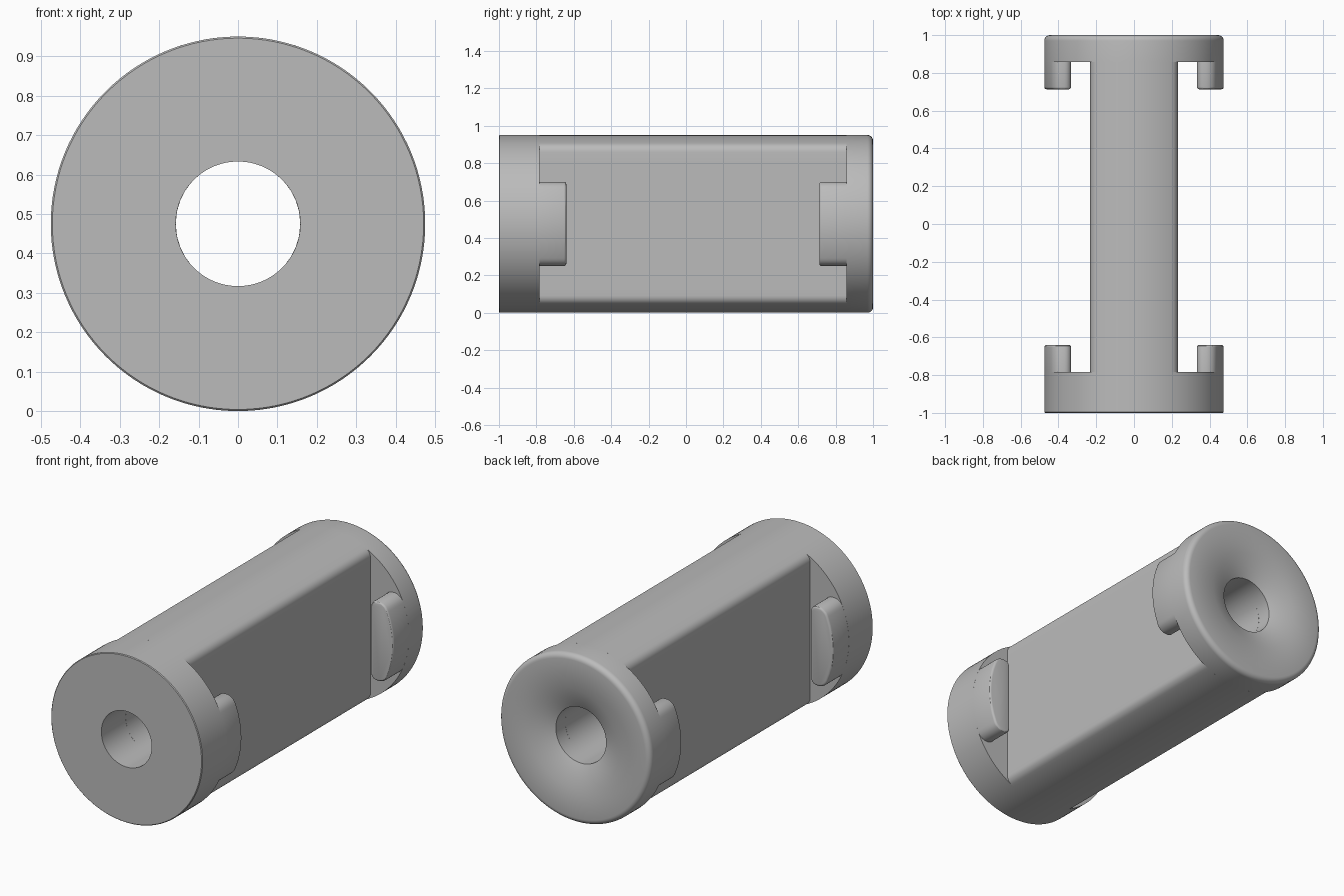
import bpy, bmesh
from math import sin, cos, pi, sqrt, asin, atan2, hypot

cube = bpy.data.objects.get("Cube")
if cube:
    bpy.data.objects.remove(cube, do_unlink=True)

R = 0.475            # outer radius, also the axis height
HOLE = 0.158         # bore radius
WEB = 0.232          # half width of the flat-sided body
STEP = (-0.783, 0.857)   # inner faces of the flanges
TIP = (-0.64, 0.713)     # ends of the lips

grey = bpy.data.materials.new("grey plastic")
grey.use_nodes = True
colour = (0.5, 0.5, 0.5, 1)
grey.diffuse_color = colour
grey.node_tree.nodes["Principled BSDF"].inputs["Base Color"].default_value = colour


def finish(name, bm):
    bmesh.ops.recalc_face_normals(bm, faces=bm.faces)
    mesh = bpy.data.meshes.new(name)
    bm.to_mesh(mesh)
    bm.free()
    mesh.materials.append(grey)
    obj = bpy.data.objects.new(name, mesh)
    bpy.context.collection.objects.link(obj)
    obj.location.z = R
    bpy.ops.object.select_all(action='DESELECT')
    obj.select_set(True)
    bpy.context.view_layer.objects.active = obj
    bpy.ops.object.shade_smooth_by_angle(angle=pi / 6)
    return obj


def tube(name, rings):
    """Join rings of points, the last back to the first."""
    bm = bmesh.new()
    rows = [[bm.verts.new(p) for p in ring] for ring in rings]
    n = len(rows[0])
    for a, b in zip(rows, rows[1:] + rows[:1]):
        for i in range(n):
            j = (i + 1) % n
            bm.faces.new((a[i], a[j], b[j], b[i]))
    return finish(name, bm)


def lathe(name, profile, n=128):
    angles = [2 * pi * i / n for i in range(n)]
    return tube(name, [[(r * cos(t), y, r * sin(t)) for t in angles]
                       for r, y in profile])


# Flanges: the back one has a rounded rim and a shallow countersink
lathe("front_flange", [(HOLE, -1), (R - 0.004, -1), (R, -0.996),
                       (R, STEP[0]), (HOLE, STEP[0])])
F = 0.03
rim = [(R - F + F * cos(t), 1 - F + F * sin(t))
       for t in (pi / 2 * i / 6 for i in range(7))]
lathe("back_flange", [(HOLE, STEP[1]), (R, STEP[1])] + rim
      + [(0.282, 1), (HOLE, 0.942)])

# Body: round top and bottom, flat sides, rounded corners
C = 0.05
cx = WEB - C
cz = sqrt((R - C) ** 2 - cx ** 2)
join = atan2(cz, cx)
quarter = [(cx + C * cos(join * i / 6), cz + C * sin(join * i / 6))
           for i in range(7)]
quarter += [(R * cos(t), R * sin(t))
            for t in (join + (pi / 2 - join) * i / 12 for i in range(1, 13))]
flat = [(WEB, cz * i / 8) for i in range(8)]
quarter = flat + quarter
half = quarter + [(-x, z) for x, z in quarter[-2::-1]]
outline = half + [(x, -z) for x, z in half[-2:0:-1]]
bore = [(x * HOLE / hypot(x, z), z * HOLE / hypot(x, z)) for x, z in outline]
tube("body", [[(x, y, z) for x, z in loop]
              for loop, y in ((outline, STEP[0]), (outline, STEP[1]),
                              (bore, STEP[1]), (bore, STEP[0]))])


# Lips: curved retaining tabs reaching inward from each flange
def lip(name, side, base, tip):
    half_z, inner = 0.225, 0.333
    a = asin(half_z / R)
    pts = [(R * cos(t), R * sin(t))
           for t in (-a + 2 * a * i / 10 for i in range(11))]
    pts += [(inner, half_z), (inner, -half_z)]
    bm = bmesh.new()
    face = bm.faces.new([bm.verts.new((side * x, base, z)) for x, z in pts])
    new = bmesh.ops.extrude_face_region(bm, geom=[face])["geom"]
    for v in new:
        if isinstance(v, bmesh.types.BMVert):
            v.co.y = tip
    bmesh.ops.recalc_face_normals(bm, faces=bm.faces)
    corners = [e for e in bm.edges
               if abs(e.verts[0].co.y - e.verts[1].co.y) > 0.01
               and abs(e.verts[0].co.z) > half_z - 0.001]
    bmesh.ops.bevel(bm, geom=corners, offset=0.035, segments=5,
                    profile=0.5, affect='EDGES', clamp_overlap=True)
    end = [e for e in bm.edges
           if all(abs(v.co.y - tip) < 1e-4 for v in e.verts)]
    bmesh.ops.bevel(bm, geom=end, offset=0.012, segments=3,
                    profile=0.5, affect='EDGES', clamp_overlap=True)
    finish(name, bm)


for end, base, tip in zip(("front", "back"), STEP, TIP):
    for hand, side in (("left", 1), ("right", -1)):
        lip(f"{end}_{hand}_lip", side, base, tip)
